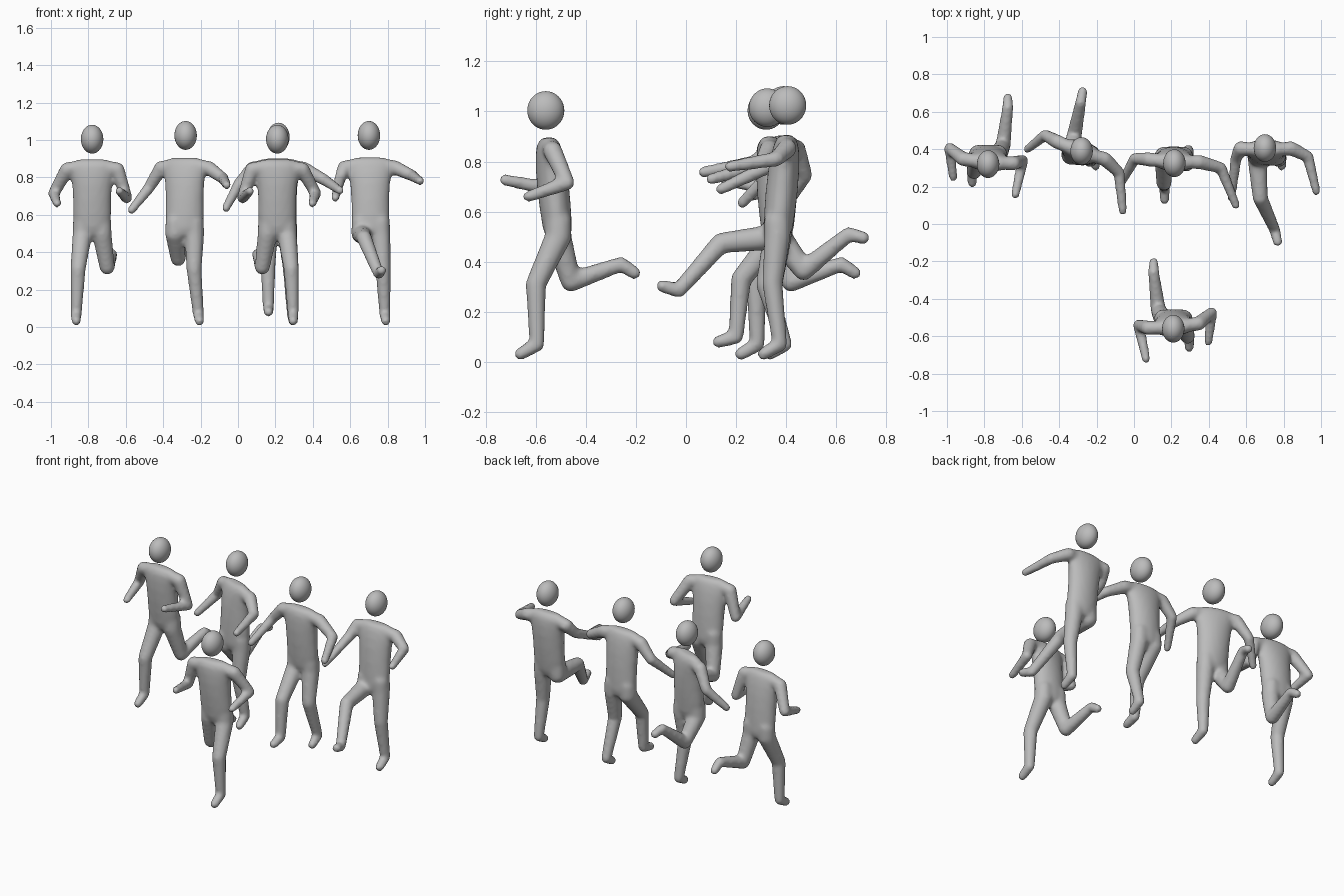
import bpy, bmesh, math
from mathutils import Vector, Matrix

if "Cube" in bpy.data.objects:
    bpy.data.objects.remove(bpy.data.objects["Cube"])

grey = bpy.data.materials.new("clay_grey")
grey.diffuse_color = (0.5, 0.5, 0.5, 1)
grey.use_nodes = True
grey.node_tree.nodes["Principled BSDF"].inputs["Base Color"].default_value = grey.diffuse_color

# torso cross-sections: height, half width, half depth
TORSO = [(0.49, 0.07, 0.045), (0.53, 0.098, 0.058), (0.60, 0.102, 0.062),
         (0.68, 0.102, 0.064), (0.76, 0.107, 0.062), (0.82, 0.118, 0.056),
         (0.86, 0.125, 0.048), (0.885, 0.11, 0.036), (0.896, 0.07, 0.02)]
ARM_R = [0.036, 0.039, 0.031, 0.023]
LEG_R = [0.054, 0.053, 0.041, 0.030, 0.026]


def ball(bm, p, r):
    bmesh.ops.create_uvsphere(bm, u_segments=20, v_segments=12, radius=r,
                              matrix=Matrix.Translation(p))


def limb(bm, pts, radii):
    """Chain of tapered segments with rounded joints."""
    pts = [Vector(p) for p in pts]
    for p, r in zip(pts, radii):
        ball(bm, p, r)
    for a, b, ra, rb in zip(pts, pts[1:], radii, radii[1:]):
        d = b - a
        m = Matrix.Translation((a + b) / 2) @ d.to_track_quat('Z', 'Y').to_matrix().to_4x4()
        bmesh.ops.create_cone(bm, cap_ends=True, segments=20, radius1=ra,
                              radius2=rb, depth=d.length, matrix=m)


def torso(bm, chest, hip, yaw, lift):
    rings = []
    for z, rx, ry in TORSO:
        t = min(1, max(0, (z - 0.5) / 0.36))
        c = hip.lerp(chest, t)
        rot = Matrix.Rotation(yaw * t, 2)
        ring = []
        for k in range(28):
            a = math.tau * k / 28
            p = rot @ Vector((rx * math.cos(a), ry * math.sin(a)))
            ring.append(bm.verts.new((c.x + p.x, c.y + p.y, z + lift * t)))
        rings.append(ring)
    for lo, hi in zip(rings, rings[1:]):
        for k in range(28):
            j = (k + 1) % 28
            bm.faces.new((lo[k], lo[j], hi[j], hi[k]))
    bm.faces.new(rings[0][::-1])
    bm.faces.new(rings[-1])


def finish(bm, name):
    me = bpy.data.meshes.new(name)
    bm.to_mesh(me)
    bm.free()
    for f in me.polygons:
        f.use_smooth = True
    me.materials.append(grey)
    ob = bpy.data.objects.new(name, me)
    bpy.context.collection.objects.link(ob)
    return ob


def runner(name, head, chest, hip, yaw, arms, legs, lift=0.0, origin=(0, 0), mirror=1):
    """arms: left and right (elbow, hand); legs: left and right (knee, ankle, toe)."""
    place = Matrix.Translation((*origin, 0)) @ Matrix.Diagonal((mirror, 1, 1, 1))
    chest, hip, yaw = Vector(chest), Vector(hip), math.radians(yaw)

    # body with blended limbs
    bm = bmesh.new()
    torso(bm, chest, hip, yaw, lift)
    for side, arm, leg in zip((-1, 1), arms, legs):
        rot = Matrix.Rotation(yaw, 2)
        inner = chest + rot @ Vector((side * 0.08, 0))
        outer = chest + rot @ Vector((side * 0.135, 0.004))
        limb(bm, [(*inner, 0.852 + lift), (*outer, 0.842 + lift), *arm], ARM_R)
        hx = hip.x + side * 0.049
        limb(bm, [(hx, hip.y, 0.56), (hx + side * 0.003, hip.y, 0.50), *leg], LEG_R)
    bm.transform(place)
    bmesh.ops.recalc_face_normals(bm, faces=bm.faces)
    ob = finish(bm, name + "_body")
    rm = ob.modifiers.new("blend", 'REMESH')
    rm.mode = 'VOXEL'
    rm.voxel_size = 0.011
    rm.use_smooth_shade = True
    sm = ob.modifiers.new("soften", 'SMOOTH')
    sm.factor = 0.5
    sm.iterations = 8

    # floating oval head
    bm = bmesh.new()
    bmesh.ops.create_uvsphere(bm, u_segments=32, v_segments=20, radius=1,
                              matrix=Matrix.Translation(head) @ Matrix.Diagonal((0.06, 0.074, 0.077, 1)))
    bm.transform(place)
    bmesh.ops.recalc_face_normals(bm, faces=bm.faces)
    finish(bm, name + "_head")


# shared sprint pose, used once directly and once mirrored
sprint = dict(
    head=(0, 0, 1.004), chest=(0, 0.012), hip=(0, 0.05), yaw=5,
    arms=[[(-0.185, 0.02, 0.69), (-0.145, -0.165, 0.727)],
          [(0.205, 0.085, 0.715), (0.187, -0.07, 0.66)]],
    legs=[[(-0.08, 0.10, 0.32), (-0.105, 0.30, 0.39), (-0.105, 0.355, 0.355)],
          [(0.075, -0.04, 0.31), (0.085, -0.035, 0.07), (0.085, -0.10, 0.032)]])
runner("lead_runner", origin=(0.21, -0.56), **sprint)
runner("outer_left_runner", origin=(-0.78, 0.32), mirror=-1, **sprint)

# inner left runner, one leg kicked back
runner("inner_left_runner", (-0.28, 0.39, 1.024), (-0.285, 0.39), (-0.285, 0.37), -20,
       [[(-0.475, 0.475, 0.745), (-0.57, 0.40, 0.625)],
        [(-0.08, 0.275, 0.795), (-0.06, 0.07, 0.758)]],
       [[(-0.32, 0.47, 0.365), (-0.285, 0.65, 0.51), (-0.275, 0.71, 0.495)],
        [(-0.235, 0.345, 0.31), (-0.212, 0.375, 0.07), (-0.206, 0.31, 0.032)]], 0.008)

# inner right runner, striding
runner("inner_right_runner", (0.216, 0.325, 1.015), (0.213, 0.335), (0.213, 0.36), -3,
       [[(0.005, 0.35, 0.765), (-0.065, 0.225, 0.635)],
        [(0.465, 0.30, 0.785), (0.545, 0.10, 0.73)]],
       [[(0.16, 0.22, 0.33), (0.163, 0.20, 0.10), (0.163, 0.13, 0.08)],
        [(0.28, 0.32, 0.31), (0.29, 0.395, 0.07), (0.293, 0.335, 0.032)]], 0.005)

# outer right runner, one leg thrown forward
runner("outer_right_runner", (0.70, 0.406, 1.024), (0.705, 0.40), (0.71, 0.365), 0,
       [[(0.545, 0.35, 0.79), (0.52, 0.14, 0.69)],
        [(0.93, 0.36, 0.81), (0.975, 0.175, 0.78)]],
       [[(0.675, 0.14, 0.475), (0.752, -0.03, 0.285), (0.768, -0.095, 0.303)],
        [(0.775, 0.345, 0.31), (0.785, 0.375, 0.07), (0.79, 0.31, 0.032)]], 0.01)
